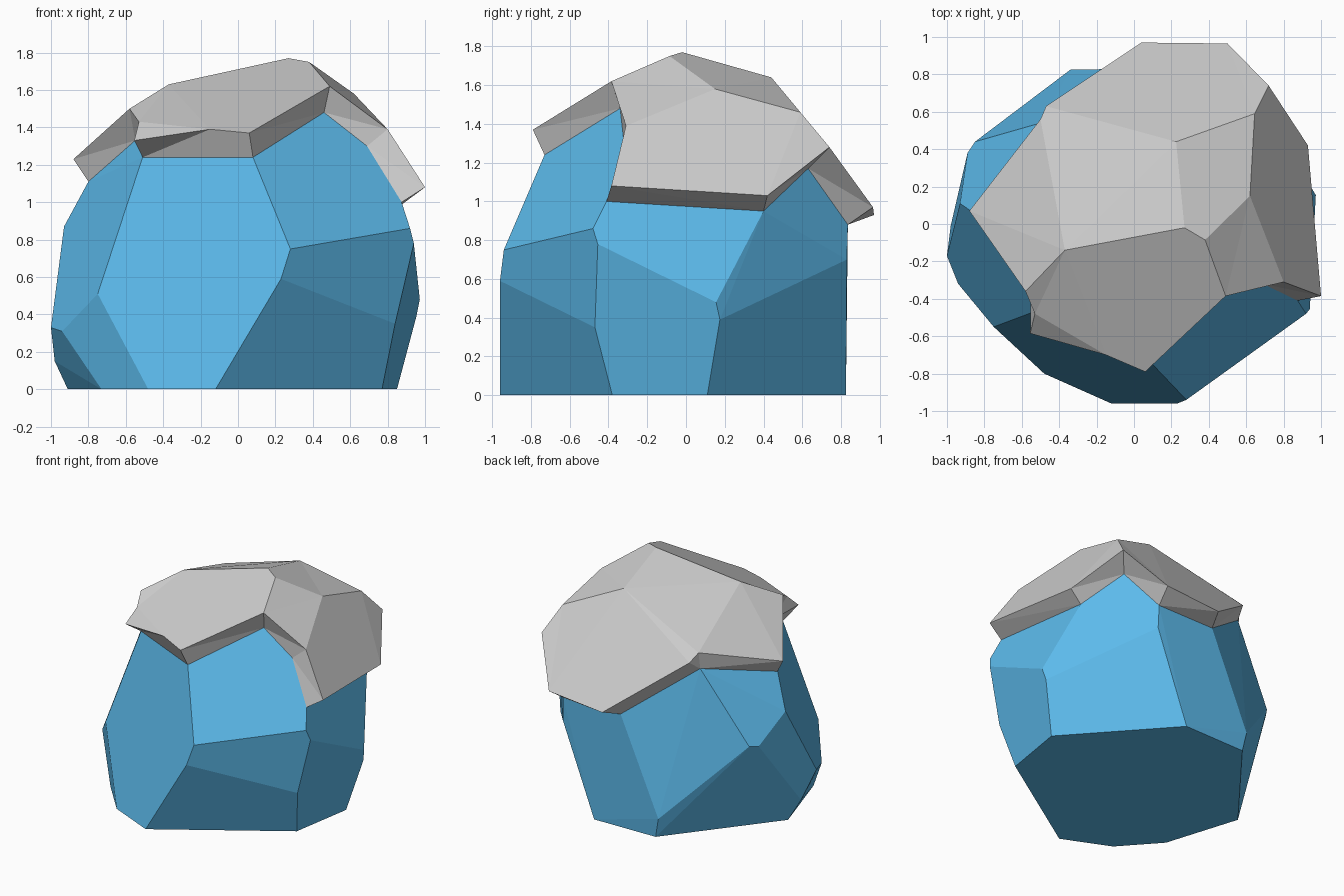
import bpy, bmesh
from math import radians

# Where the cap meets the boulder, counter-clockwise from the front
seam = [(.08, -.73, 1.24), (.46, -.34, 1.48), (.69, -.32, 1.30), (.875, -.41, 1.0),
        (.825, .40, .95), (.62, .63, 1.17), (.47, .835, .88), (-.02, .83, .88),
        (-.50, .54, 1.25), (-.80, .02, 1.11), (-.55, -.28, 1.33), (-.51, -.46, 1.24)]

# Boulder: base outline and the corners around its waist
base = [(-.12, -.96), (.77, -.38), (.85, .11), (.21, .825),
        (-.31, .815), (-.91, .05), (-.73, -.52), (-.48, -.80)]
waist = [(.23, -.96, .59), (.28, -.94, .75), (.92, -.48, .86), (.94, -.455, .78),
         (.84, -.47, .35), (.972, .155, .48), (.954, .175, .39), (.475, .83, .70),
         (-.34, .825, .15), (-.85, .44, .70), (-.89, .38, .69), (-.93, .11, .87),
         (-.98, -.01, .15), (-1.0, -.17, .33), (-.94, -.32, .31), (-.75, -.55, .51)]

# Cap: overhanging rim, then the crown corners
rim = [(.06, -.79, 1.37), (.49, -.385, 1.62), (.80, -.31, 1.39), (1.0, -.385, 1.08),
       (.93, .42, 1.03), (.72, .74, 1.28), (.50, .965, .97), (.04, .97, .93),
       (-.47, .63, 1.32), (-.50, .56, 1.38), (-.88, .07, 1.23), (-.58, -.36, 1.50),
       (-.53, -.48, 1.43), (-.555, -.585, 1.33), (-.15, -.70, 1.39)]
crown = [(-.37, -.14, 1.63), (.27, -.02, 1.77), (.38, -.085, 1.75),
         (.62, .15, 1.58), (.645, .59, 1.46), (.225, .44, 1.64)]
A, B, C, D, E, F = range(15, 21)
S = 21  # first seam corner


def finish(name, bm, angle):
    bmesh.ops.dissolve_limit(bm, angle_limit=radians(angle), verts=bm.verts, edges=bm.edges)
    bmesh.ops.recalc_face_normals(bm, faces=bm.faces)
    mesh = bpy.data.meshes.new(name)
    bm.to_mesh(mesh)
    bm.free()
    obj = bpy.data.objects.new(name, mesh)
    bpy.context.collection.objects.link(obj)
    return obj


# Boulder as a convex hull
bm = bmesh.new()
for p in [(x, y, 0) for x, y in base] + waist + seam:
    bm.verts.new(p)
bmesh.ops.convex_hull(bm, input=bm.verts)
boulder = finish("boulder", bm, 3)
blue = bpy.data.materials.new("boulder_blue")
blue.diffuse_color = (.107, .49, .83, 1)
boulder.data.materials.append(blue)

# Snow cap: crown facets plus a skirt tucked back to the seam
bm = bmesh.new()
v = [bm.verts.new(p) for p in rim + crown + seam]
facets = [(11, 12, 14, 0, 1, C, B, A), (12, 13, 14), (10, 11, A, 9), (A, B, F, 9),
          (B, C, D, E, F), (C, 1, 2, D), (D, 2, 3, 4, 5, E),
          (9, F, 7, 8), (F, E, 6, 7), (E, 5, 6),
          (8, 9, S + 8), (9, 10, S + 9, S + 8), (10, 11, S + 10, S + 9),
          (11, 12, 13, S + 10), (13, S + 11, S + 10),
          (13, 14, S + 11), (14, 0, S, S + 11)]
facets += [(i, i + 1, S + i + 1, S + i) for i in range(8)]
for f in facets:
    bm.faces.new([v[i] for i in f])
bmesh.ops.triangulate(bm, faces=bm.faces)
finish("snow_cap", bm, 2)
